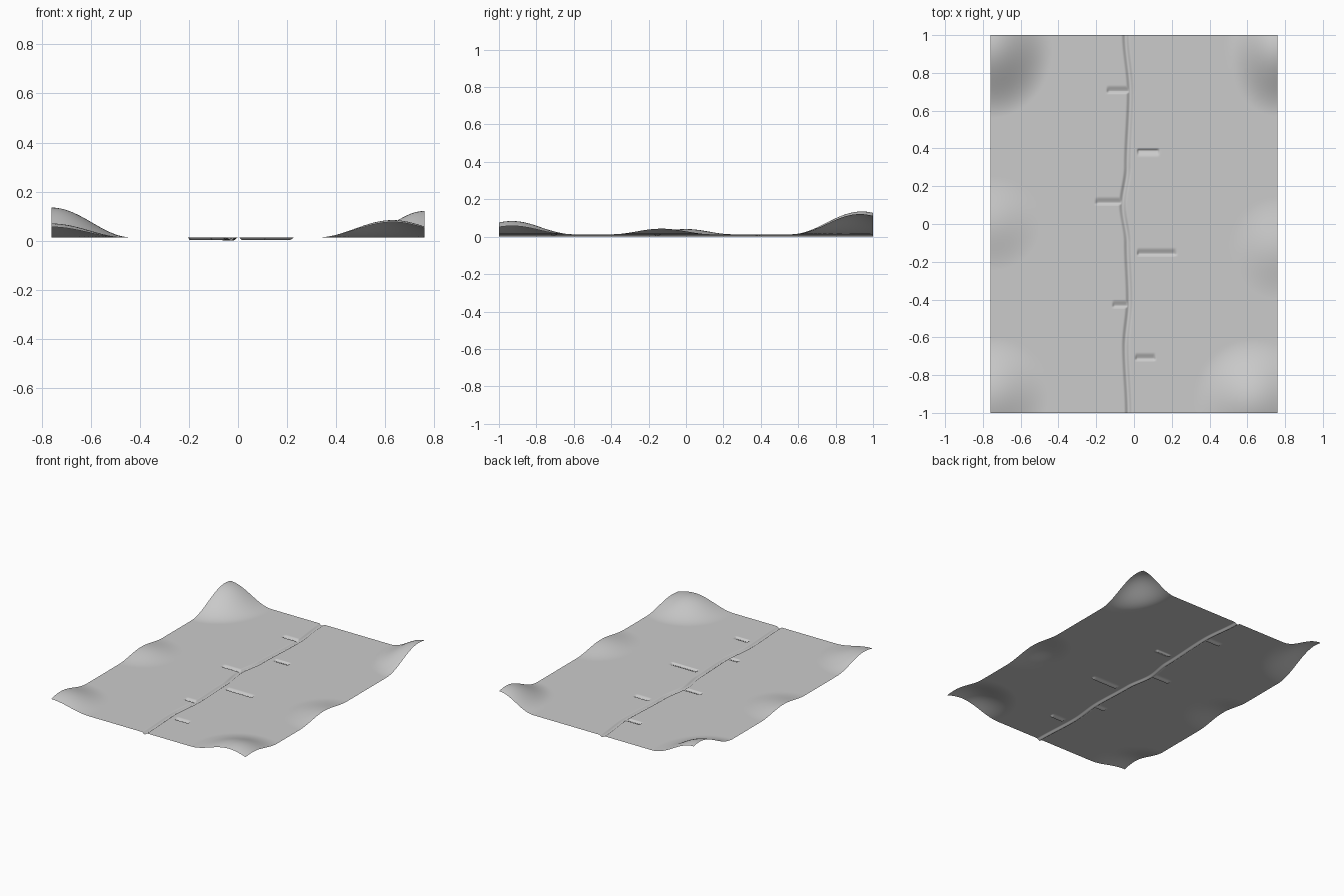
import bpy, bmesh, math
from mathutils import Vector

old = bpy.data.objects.get("Cube")
if old:
    bpy.data.objects.remove(old)

BASE = 0.013
HALF_X, HALF_Y = 0.76, 1.0

# Raised corners and edges: x, y, height, radius x, radius y
BUMPS = [(-0.76, 0.94, 0.122, 0.33, 0.38), (0.76, 0.93, 0.108, 0.27, 0.36),
         (-0.76, -0.90, 0.057, 0.31, 0.30), (0.63, -0.93, 0.071, 0.31, 0.32),
         (-0.76, 0.00, 0.028, 0.27, 0.25), (0.76, -0.13, 0.030, 0.25, 0.27)]

# Centre crease path: y, x
CREASE = [(-1, -0.03), (-0.65, -0.045), (-0.4, -0.025), (-0.1, -0.035),
          (0.1, -0.06), (0.3, -0.035), (0.7, -0.02), (1, -0.045)]

# Side tucks: deep-edge y, x start, x end, side of the slope
TUCKS = [(0.70, -0.14, -0.025, 1), (0.39, 0.02, 0.13, -1), (0.11, -0.20, -0.065, 1),
         (-0.16, 0.02, 0.22, 1), (-0.435, -0.11, -0.035, 1), (-0.715, 0.01, 0.11, 1)]


def smooth(t):
    t = max(0.0, min(1.0, t))
    return t * t * (3 - 2 * t)


def crease_x(y):
    for (y0, x0), (y1, x1) in zip(CREASE, CREASE[1:]):
        if y <= y1:
            return x0 + (x1 - x0) * smooth((y - y0) / (y1 - y0))
    return CREASE[-1][1]


def bump_height(x, y):
    total = 0
    for cx, cy, h, rx, ry in BUMPS:
        d = min(1, math.hypot((x - cx) / rx, (y - cy) / ry))
        total += h * 0.5 * (1 + math.cos(math.pi * d))
    return total


def crease_depth(x, y):
    return 0.012 * smooth(1 - abs(x - crease_x(y)) / 0.022)


def tuck_depth(x, y):
    depth = 0
    for ty, x0, x1, side in TUCKS:
        d = (y - ty) * side
        slope = smooth(1 - d / 0.035) if d >= 0 else smooth(1 + d / 0.009)
        ends = smooth((x - x0) / 0.012 + 0.5) * smooth((x1 - x) / 0.012 + 0.5)
        depth = max(depth, 0.011 * slope * ends)
    return depth


# Cloth sheet, with finer columns over the crease
bm = bmesh.new()
bmesh.ops.create_grid(bm, x_segments=170, y_segments=400, size=1)
for v in bm.verts:
    u = v.co.x
    x = HALF_X * (0.45 * u + 0.55 * u ** 3)
    y = HALF_Y * v.co.y
    z = BASE + bump_height(x, y) - max(crease_depth(x, y), tuck_depth(x, y))
    v.co = Vector((x, y, z))
for f in bm.faces:
    f.smooth = True
mesh = bpy.data.meshes.new("cloth_sheet")
bm.to_mesh(mesh)
bm.free()
sheet = bpy.data.objects.new("cloth_sheet", mesh)
bpy.context.collection.objects.link(sheet)

# Plain grey cloth
grey = bpy.data.materials.new("light_grey_cloth")
grey.use_nodes = True
colour = (0.6, 0.6, 0.6, 1)
grey.diffuse_color = colour
grey.node_tree.nodes["Principled BSDF"].inputs["Base Color"].default_value = colour
mesh.materials.append(grey)
